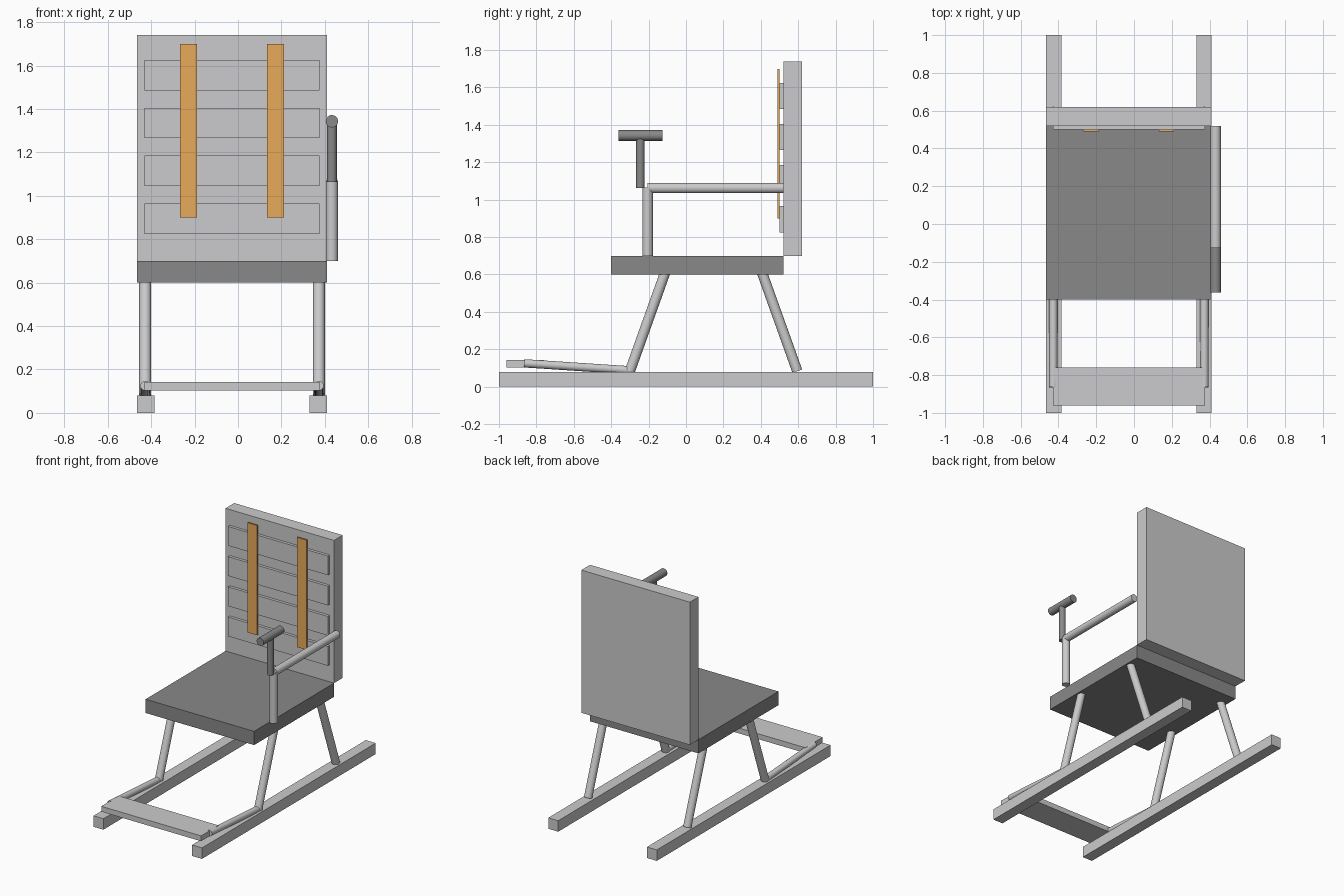
import bpy
from math import radians
from mathutils import Vector

default = bpy.data.objects.get("Cube")
if default:
    bpy.data.objects.remove(default, do_unlink=True)


def material(name, r, g, b):
    mat = bpy.data.materials.new(name)
    mat.use_nodes = True
    mat.diffuse_color = (r, g, b, 1)
    mat.node_tree.nodes["Principled BSDF"].inputs["Base Color"].default_value = (r, g, b, 1)
    return mat


metal = material("light_grey_metal", 0.6, 0.6, 0.61)
dark = material("dark_grey", 0.25, 0.25, 0.25)
orange = material("orange_webbing", 0.8, 0.4, 0.1)


def box(name, x, y, z, mat):
    """Box from (min, max) ranges on each axis."""
    bpy.ops.mesh.primitive_cube_add(size=1, location=[sum(r) / 2 for r in (x, y, z)])
    obj = bpy.context.object
    obj.name = name
    obj.scale = [r[1] - r[0] for r in (x, y, z)]
    bpy.ops.object.transform_apply(location=False, rotation=False, scale=True)
    obj.data.materials.append(mat)
    return obj


def rod(name, start, end, radius, mat):
    """Round bar between two points."""
    a, b = Vector(start), Vector(end)
    bpy.ops.mesh.primitive_cylinder_add(vertices=32, radius=radius, depth=(b - a).length,
                                        location=(a + b) / 2)
    obj = bpy.context.object
    obj.name = name
    obj.rotation_euler = (b - a).to_track_quat("Z", "Y").to_euler()
    bpy.ops.object.shade_smooth_by_angle(angle=radians(40))
    obj.data.materials.append(mat)
    return obj


MID = -0.0275          # centre line of the chair
WIDE = (-0.465, 0.41)  # full seat width
INNER = (-0.43, 0.375)

# Seat and backrest
box("seat", WIDE, (-0.4, 0.52), (0.6, 0.7), dark)
box("backrest", WIDE, (0.52, 0.62), (0.7, 1.74), metal)

# Horizontal cushion slats
for i in range(4):
    z = 0.825 + 0.22 * i
    box(f"back_slat_{i + 1}", INNER, (0.499, 0.522), (z, z + 0.14), metal)

# Skids, legs, footrest bars and harness straps on both sides
for side, s in (("right", -1), ("left", 1)):
    x = MID + s * 0.4
    skid = MID + s * 0.3975
    box(f"{side}_skid", (skid - 0.04, skid + 0.04), (-1, 1), (0, 0.08), metal)
    rod(f"{side}_front_leg", (x, -0.3, 0.083), (x, -0.108, 0.62), 0.0275, metal)
    rod(f"{side}_rear_leg", (x, 0.595, 0.083), (x, 0.403, 0.62), 0.0275, metal)
    rod(f"{side}_footrest_bar", (x, -0.3, 0.088), (x, -0.864, 0.125), 0.022, metal)
    strap = MID + s * 0.2
    box(f"{side}_shoulder_strap", (strap - 0.039, strap + 0.039), (0.489, 0.499),
        (0.9, 1.7), orange)

box("footrest", INNER, (-0.96, -0.76), (0.104, 0.143), metal)

# Armrest with control stick, on the left only
ARM = 0.4325
rod("armrest_post", (ARM, -0.205, 0.7), (ARM, -0.205, 1.065), 0.0275, metal)
rod("armrest_bar", (ARM, -0.205, 1.062), (ARM, 0.52, 1.062), 0.0275, metal)
rod("control_stick", (ARM, -0.244, 1.063), (ARM, -0.244, 1.335), 0.0225, dark)
rod("control_grip", (ARM, -0.362, 1.343), (ARM, -0.125, 1.343), 0.0285, dark)
